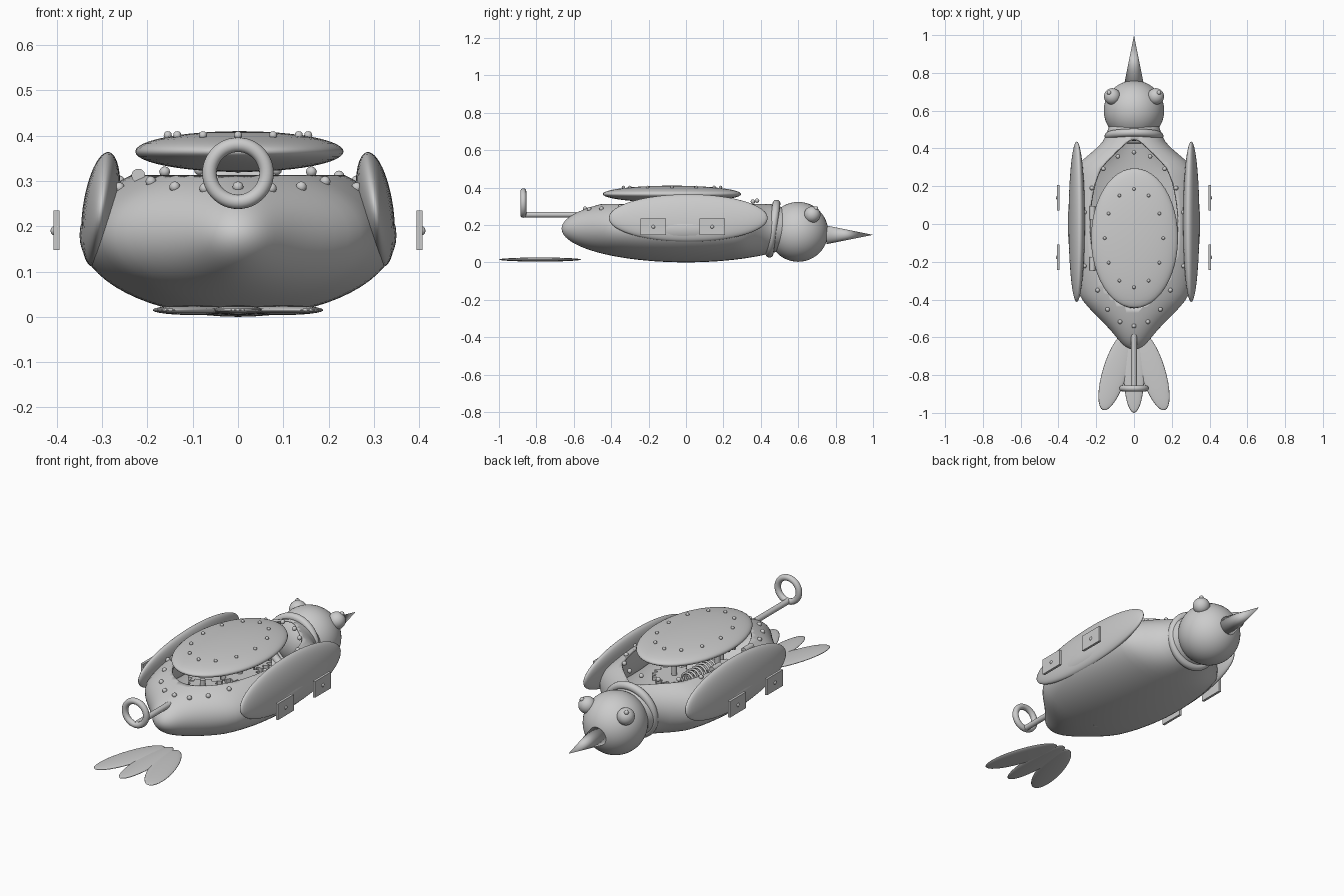
import bpy, bmesh, math
from mathutils import Matrix, Vector, Euler

old = bpy.data.objects.get("Cube")
if old:
    bpy.data.objects.remove(old, do_unlink=True)

metal = bpy.data.materials.new("light_grey_metal")
metal.use_nodes = True
GREY = (0.6, 0.6, 0.6, 1)
metal.diffuse_color = GREY
metal.node_tree.nodes["Principled BSDF"].inputs["Base Color"].default_value = GREY


def finish(name, bm, smooth=True):
    bmesh.ops.recalc_face_normals(bm, faces=bm.faces)
    mesh = bpy.data.meshes.new(name)
    for f in bm.faces:
        f.smooth = smooth
    bm.to_mesh(mesh)
    bm.free()
    mesh.materials.append(metal)
    obj = bpy.data.objects.new(name, mesh)
    bpy.context.collection.objects.link(obj)
    return obj


def place(loc, rot=(0, 0, 0), scale=(1, 1, 1)):
    return Matrix.LocRotScale(Vector(loc), Euler(rot), Vector(scale))


def ellipsoid(name, loc, radii, rot=(0, 0, 0), seg=32):
    bm = bmesh.new()
    bmesh.ops.create_uvsphere(bm, u_segments=seg, v_segments=seg // 2, radius=1,
                              matrix=place(loc, rot, radii))
    return finish(name, bm)


def cylinder(name, loc, r, length, rot=(0, 0, 0), top=None):
    bm = bmesh.new()
    bmesh.ops.create_cone(bm, cap_ends=True, segments=32, radius1=r,
                          radius2=r if top is None else top, depth=length,
                          matrix=place(loc, rot))
    obj = finish(name, bm)
    if top is None:
        for p in obj.data.polygons:
            p.use_smooth = len(p.vertices) == 4
    return obj


def ring(name, loc, major, minor, rot):
    bpy.ops.mesh.primitive_torus_add(location=loc, rotation=rot, major_radius=major,
                                     minor_radius=minor, major_segments=48, minor_segments=16)
    obj = bpy.context.object
    obj.name = name
    obj.data.materials.append(metal)
    bpy.ops.object.shade_smooth()


def gear(name, loc, r, teeth, rot=(0, 0, 0)):
    bm = bmesh.new()
    verts = []
    for i in range(teeth * 4):
        a = math.tau * i / (teeth * 4)
        d = r if i % 4 < 2 else r * 0.8
        verts.append(bm.verts.new((d * math.cos(a), d * math.sin(a), -0.01)))
    face = bm.faces.new(verts)
    out = bmesh.ops.extrude_face_region(bm, geom=[face])
    top = [v for v in out["geom"] if isinstance(v, bmesh.types.BMVert)]
    bmesh.ops.translate(bm, verts=top, vec=(0, 0, 0.02))
    bmesh.ops.transform(bm, matrix=place(loc, rot), verts=bm.verts)
    finish(name, bm, smooth=False)


# Body: tapered ellipsoid shell, open at the top
RX, RY, RZ, RIM = 0.35, 0.665, 0.18, 0.313


def ease(t, a, b):
    t = min(max((t - a) / (b - a), 0), 1)
    return t * t * (3 - 2 * t)


def taper(y):
    t = y / RY
    return 1 - 0.4 * ease(t, 0.42, 0.7) - 0.4 * ease(-t, 0.55, 0.95)


def body_height(x, y):
    d = 1 - (y / RY) ** 2 - (x / (RX * taper(y))) ** 2
    return RZ + RZ * math.sqrt(max(d, 0))


bm = bmesh.new()
bmesh.ops.create_uvsphere(bm, u_segments=64, v_segments=48, radius=1,
                          matrix=place((0, 0, RZ)) @ Matrix.Diagonal((RX, RY, RZ, 1))
                          @ Matrix.Rotation(math.pi / 2, 4, "X"))
for v in bm.verts:
    v.co.x *= taper(v.co.y)
bmesh.ops.bisect_plane(bm, geom=bm.verts[:] + bm.edges[:] + bm.faces[:],
                       plane_co=(0, 0, RIM), plane_no=(0, 0, 1), clear_outer=True)
body = finish("body_shell", bm)
shell = body.modifiers.new("thickness", "SOLIDIFY")
shell.thickness = 0.012
shell.offset = -1

# Body rivets around the opening
for i in range(20):
    a = math.tau * i / 20
    y = -0.08 + 0.46 * math.cos(a)
    x = 0.29 * math.sin(a) * (0.82 if y < -0.3 else 0.95)
    ellipsoid(f"body_rivet_{i}", (x, y, body_height(x, y) + 0.002), (0.012,) * 3, seg=12)

# Raised lid with rivets and hinges
ellipsoid("lid", (0.003, -0.075, 0.365), (0.23, 0.37, 0.045), seg=48)
for i in range(12):
    a = math.tau * i / 12
    ellipsoid(f"lid_rivet_{i}", (0.155 * math.cos(a), -0.075 + 0.26 * math.sin(a), 0.401),
              (0.009,) * 3, seg=12)
for i, y in enumerate((0.06, -0.21)):
    cylinder(f"lid_hinge_{i}", (-0.22, y, 0.312), 0.015, 0.07, (math.pi / 2, 0, 0))

# Clockwork inside the body
for i, (x, y, z, r, n) in enumerate(((0, 0.1, 0.22, 0.11, 16), (0.08, -0.1, 0.25, 0.1, 14),
                                     (-0.09, -0.14, 0.2, 0.09, 12), (0, -0.3, 0.24, 0.08, 12))):
    gear(f"gear_{i}", (x, y, z), r, n)
    cylinder(f"gear_axle_{i}", (x, y, 0.15), 0.014, 0.26)

curve = bpy.data.curves.new("mainspring", "CURVE")
curve.dimensions = "3D"
curve.bevel_depth = 0.006
coil = curve.splines.new("POLY")
coil.points.add(120)
for i, p in enumerate(coil.points):
    a = i * math.tau / 15
    p.co = (-0.12 + 0.04 * math.cos(a), -0.04 + 0.0018 * i, 0.25 + 0.04 * math.sin(a), 1)
curve.materials.append(metal)
bpy.context.collection.objects.link(bpy.data.objects.new("mainspring", curve))

# Neck ring, head and beak
ring("neck_ring", (0, 0.465, 0.18), 0.135, 0.021, (math.radians(82), 0, 0))
ellipsoid("head", (0, 0.6, 0.163), (0.16,) * 3, seg=48)
cylinder("beak", (0, 0.875, 0.147), 0.05, 0.25, (-math.pi / 2, 0, 0), top=0)

# Paired parts: eyes, wings, side plates and outer tail feathers
for side, s in (("left", 1), ("right", -1)):
    ellipsoid(f"{side}_eye", (s * 0.115, 0.675, 0.255), (0.044,) * 3)
    ellipsoid(f"{side}_pupil", (s * 0.132, 0.695, 0.288), (0.012,) * 3, seg=12)
    ellipsoid(f"{side}_wing", (s * 0.303, 0.012, 0.237), (0.04, 0.425, 0.128),
              (0, s * math.radians(-8), 0), seg=48)
    for i, y in enumerate((-0.175, 0.14)):
        bm = bmesh.new()
        bmesh.ops.create_cube(bm, size=1, matrix=place((s * 0.401, y, 0.191),
                                                       scale=(0.013, 0.135, 0.087)))
        finish(f"{side}_plate_{i}", bm, smooth=False)
        ellipsoid(f"{side}_plate_rivet_{i}", (s * 0.406, y, 0.19), (0.008, 0.01, 0.01), seg=12)
    ellipsoid(f"{side}_tail_feather", (s * 0.1, -0.78, 0.015), (0.065, 0.215, 0.011),
              (0, 0, s * math.radians(17)))
ellipsoid("middle_tail_feather", (0, -0.78, 0.015), (0.055, 0.22, 0.011))

# Winding key
cylinder("key_shaft", (0, -0.73, 0.255), 0.015, 0.29, (math.pi / 2, 0, 0))
ring("key_handle", (0, -0.87, 0.317), 0.063, 0.016, (math.pi / 2, 0, 0))
